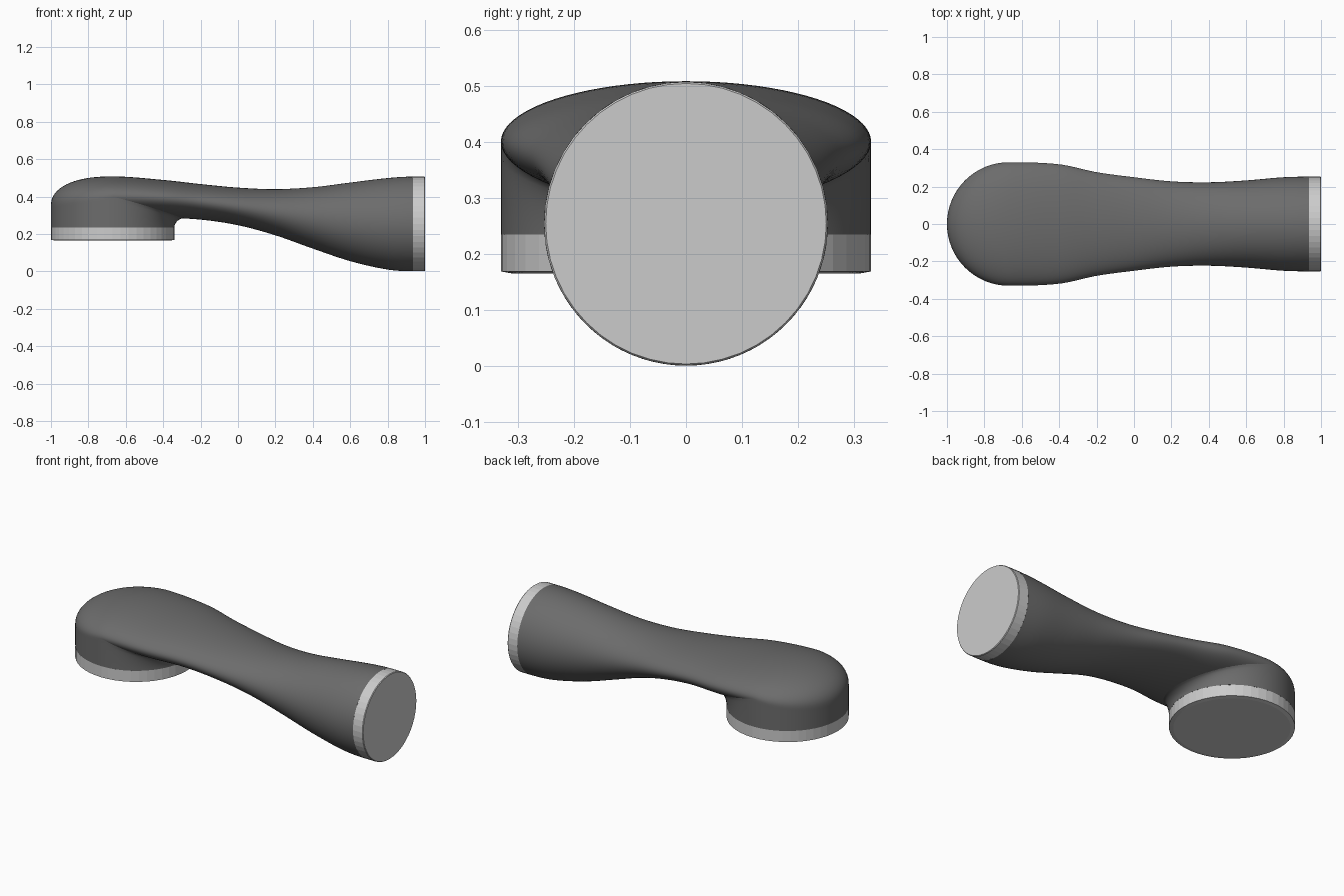
import bpy, bmesh
from math import sin, cos, pi, sqrt, radians
from mathutils import Matrix, Vector

if "Cube" in bpy.data.objects:
    bpy.data.objects.remove(bpy.data.objects["Cube"])

HX, HR = -0.67, 0.33          # head centre and radius
AX = 0.935                    # where the arm meets its end ring
N = 20                        # steps per quarter of a section

# arm stations: x, top z, bottom z, half width, height of widest point
ST = [(-0.67, .508, .292, .330, .400), (-0.4, .489, .287, .319, .392),
      (-0.2, .467, .277, .277, .373), (0, .448, .247, .250, .347),
      (0.2, .440, .193, .228, .317), (0.4, .450, .122, .223, .288),
      (0.6, .475, .055, .233, .266), (0.8, .499, .010, .250, .255),
      (AX, .507, .001, .253, .254)]


def station(x):
    """Smooth interpolation of the arm stations, level at both ends."""
    i = max(k for k in range(len(ST) - 1) if x >= ST[k][0] - 1e-9)
    a, b = ST[i], ST[i + 1]
    d = b[0] - a[0]
    t = (x - a[0]) / d

    def slope(k, c):
        if k in (0, len(ST) - 1):
            return 0
        return (ST[k + 1][c] - ST[k - 1][c]) / (ST[k + 1][0] - ST[k - 1][0])
    return [(2*t**3 - 3*t*t + 1) * a[c] + (t**3 - 2*t*t + t) * d * slope(i, c)
            + (3*t*t - 2*t**3) * b[c] + (t**3 - t*t) * d * slope(i + 1, c)
            for c in (1, 2, 3, 4)]


def underside(x, y):
    top, bot, hw, mid = station(x)
    return mid - (mid - bot) * sqrt(max(0, 1 - (y / hw) ** 2))


def grid(bm, rows, closed=False, keep=lambda f: True):
    """Skin a list of point rows."""
    vs = [[bm.verts.new(p) for p in r] for r in rows]
    n = len(rows[0])
    for r0, r1 in zip(vs, vs[1:]):
        for j in range(n if closed else n - 1):
            k = (j + 1) % n
            q = [r0[j], r0[k], r1[k], r1[j]]
            if keep(q):
                bm.faces.new(q)


def finish(bm, name, angle=None, mat=None):
    bmesh.ops.remove_doubles(bm, verts=bm.verts, dist=1e-4)
    bmesh.ops.recalc_face_normals(bm, faces=bm.faces)
    me = bpy.data.meshes.new(name)
    bm.to_mesh(me)
    bm.free()
    ob = bpy.data.objects.new(name, me)
    bpy.context.collection.objects.link(ob)
    if mat:
        me.materials.append(mat)
    if angle:
        bpy.ops.object.select_all(action='DESELECT')
        ob.select_set(True)
        bpy.context.view_layer.objects.active = ob
        bpy.ops.object.shade_smooth_by_angle(angle=radians(angle))
    return ob


dark = bpy.data.materials.new("dark_grey")
dark.diffuse_color = (0.15, 0.15, 0.15, 1)
dark.use_nodes = True
dark.node_tree.nodes["Principled BSDF"].inputs["Base Color"].default_value = dark.diffuse_color

# arm: lofted ellipse-like sections, left open inside the head
bm = bmesh.new()
rows = []
for i in range(57):
    x = HX + (AX - HX) * i / 56
    top, bot, hw, mid = station(x)
    row = []
    for j in range(4 * N):
        a = pi / 2 * j / N
        h = top - mid if j <= 2 * N else mid - bot
        row.append((x, hw * cos(a), mid + h * sin(a)))
    rows.append(row)


def outside_head(q):
    inside = all((v.co.x - HX) ** 2 + v.co.y ** 2 < 0.31 ** 2 for v in q)
    c = sum((v.co for v in q), Vector()) / 4
    return not (inside and c.z < station(max(c.x, HX))[3])


grid(bm, rows, closed=True, keep=outside_head)

# dome: half-round continuation of the arm's last section
rows = []
for i in range(33):
    p = pi / 2 + pi * i / 32
    back = max(0, -cos(p))
    edge, ex = 0.40 - 0.05 * back, 2 / (2 + 0.3 * back)
    row = []
    for j in range(N + 1):
        a = pi / 2 * j / N
        r = HR * max(0, cos(a)) ** ex
        row.append((HX + r * cos(p), r * sin(p), edge + (.508 - edge) * sin(a) ** ex))
    rows.append(row)
grid(bm, rows)

# head wall: rises to the dome edge, or flares softly into the arm's underside
rows = []
for i in range(65):
    p = -pi / 2 + 2 * pi * i / 64
    c = cos(p)
    row = []
    for j in range(13):
        t = j / 12
        if c < 1e-6:
            r, top = HR, 0.40 + 0.05 * min(0, c)
            z = 0.235 + (top - 0.235) * t
        else:
            fl = 0.06 * c * c
            r = HR + fl * (1 - sqrt(1 - t * t))
            z = underside(HX + (HR + fl) * c, (HR + fl) * sin(p)) + 0.003 * c
            z = 0.235 + (z - 0.235) * t
        row.append((HX + r * c, r * sin(p), z))
    rows.append(row)
grid(bm, rows)
finish(bm, "handle_body", 50, dark)


# light rings with closed, slightly stepped ends
def ring(name, profile, matrix):
    bm = bmesh.new()
    n = 48
    grid(bm, [[(r * cos(2*pi*k/n), r * sin(2*pi*k/n), h) for k in range(n)]
              for r, h in profile], closed=True)
    edges = [e for e in bm.edges if e.is_boundary]
    bmesh.ops.holes_fill(bm, edges=edges, sides=0)
    bmesh.ops.transform(bm, matrix=matrix, verts=bm.verts)
    finish(bm, name)


ring("end_ring", [(.253, 0), (.253, .061), (.250, .065)],
     Matrix.Translation((AX, 0, .254)) @ Matrix.Rotation(pi / 2, 4, 'Y'))
ring("head_ring", [(.330, 0), (.330, .066), (.308, .070)],
     Matrix.Translation((HX, 0, .235)) @ Matrix.Rotation(pi, 4, 'X'))
